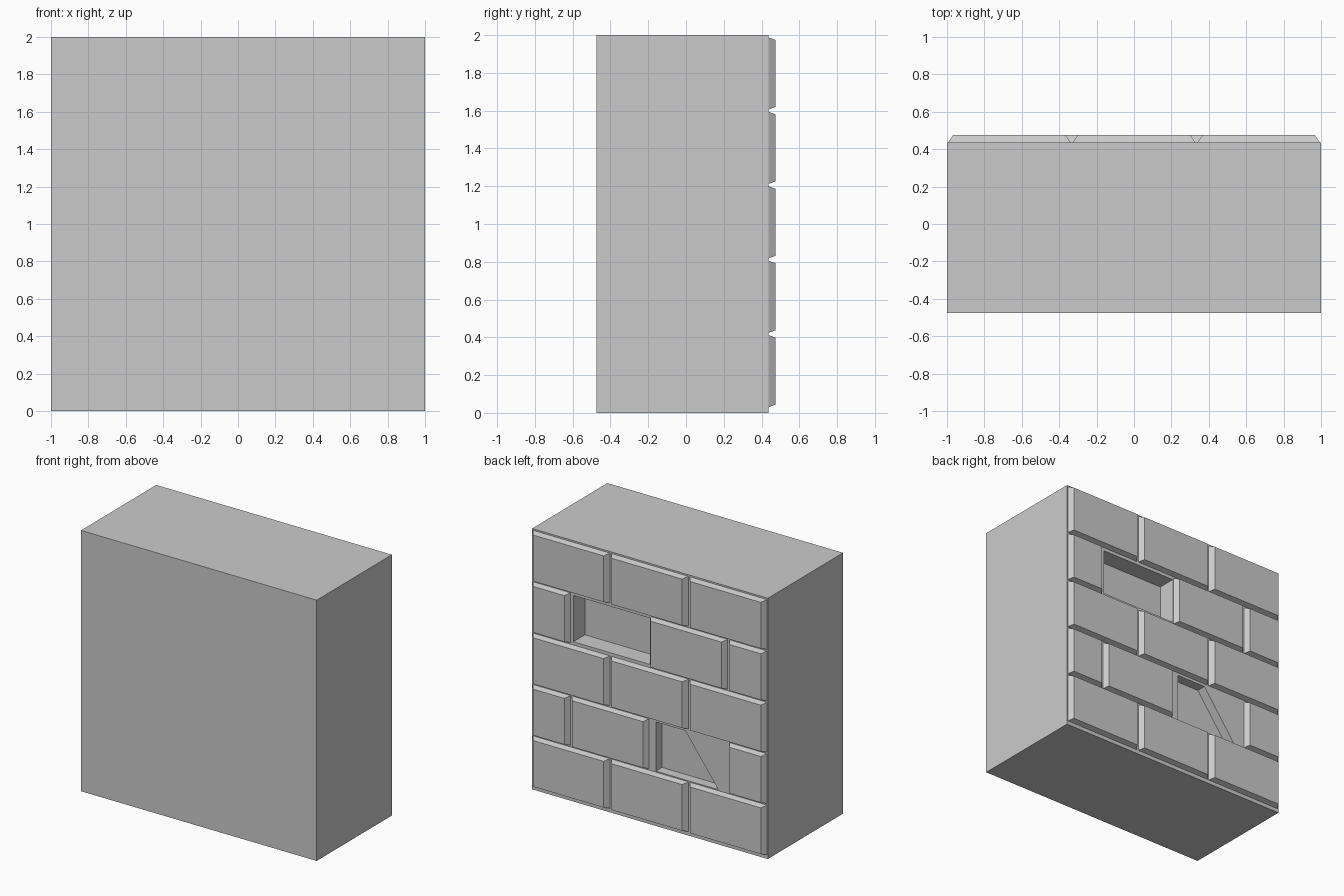
import bpy, bmesh

if "Cube" in bpy.data.objects:
    bpy.data.objects.remove(bpy.data.objects["Cube"])

WALL_Y = 0.437     # wall surface behind the bricks
FACE_Y = 0.475     # outer brick faces
FIRST_Z, PITCH, HEIGHT = 0.03, 0.394, 0.382
GAP = 0.007


def loft(name, ring_a, ya, ring_b, yb):
    """Solid between two (x, z) outlines at two y depths."""
    bm = bmesh.new()
    a = [bm.verts.new((x, ya, z)) for x, z in ring_a]
    b = [bm.verts.new((x, yb, z)) for x, z in ring_b]
    bm.faces.new(a)
    bm.faces.new(b[::-1])
    n = len(a)
    for i in range(n):
        j = (i + 1) % n
        bm.faces.new((a[j], a[i], b[i], b[j]))
    bmesh.ops.recalc_face_normals(bm, faces=bm.faces)
    mesh = bpy.data.meshes.new(name)
    bm.to_mesh(mesh)
    bm.free()
    obj = bpy.data.objects.new(name, mesh)
    bpy.context.collection.objects.link(obj)
    return obj


def rect(x0, x1, z0, z1):
    return [(x0, z0), (x1, z0), (x1, z1), (x0, z1)]


def brick(name, x0, x1, row):
    z0 = FIRST_Z + row * PITCH
    z1 = z0 + HEIGHT
    x0, x1 = x0 + GAP, x1 - GAP
    return loft(name, rect(x0, x1, z0, z1), WALL_Y,
                rect(x0 + 0.026, x1 - 0.026, z0 + 0.014, z1 - 0.014), FACE_Y)


# Wall body
body = loft("wall_body", rect(-1, 1, 0, 2), -0.475, rect(-1, 1, 0, 2), WALL_Y)

# Pockets left by the missing brick and the broken brick
missing = rect(0.0, 0.65, 1.225, 1.58)
broken = [(-0.05, 0.42), (-0.58, 0.42), (-0.30, 0.797), (-0.05, 0.797)]
for name, outline, depth in (("missing_brick_cutter", missing, 0.14),
                             ("broken_brick_cutter", broken, 0.075)):
    cutter = loft(name, outline, WALL_Y - depth, outline, WALL_Y + 0.1)
    cutter.hide_render = True
    cutter.hide_set(True)
    cutter.display_type = 'WIRE'
    mod = body.modifiers.new(name, 'BOOLEAN')
    mod.operation = 'DIFFERENCE'
    mod.solver = 'EXACT'
    mod.object = cutter

# Brick courses: thirds on even rows, staggered with half bricks on odd rows
third = 2 / 3
even = [-1, -third / 2, third / 2, 1]
odd = [-1, -third, 0, third, 1]
empty_slots = {(1, 1), (3, 2)}   # (row, slot) of broken and missing bricks
for row in range(5):
    edges = odd if row % 2 else even
    for slot, (x0, x1) in enumerate(zip(edges, edges[1:])):
        if (row, slot) not in empty_slots:
            brick(f"brick_row{row + 1}_{slot + 1}", x0, x1, row)
